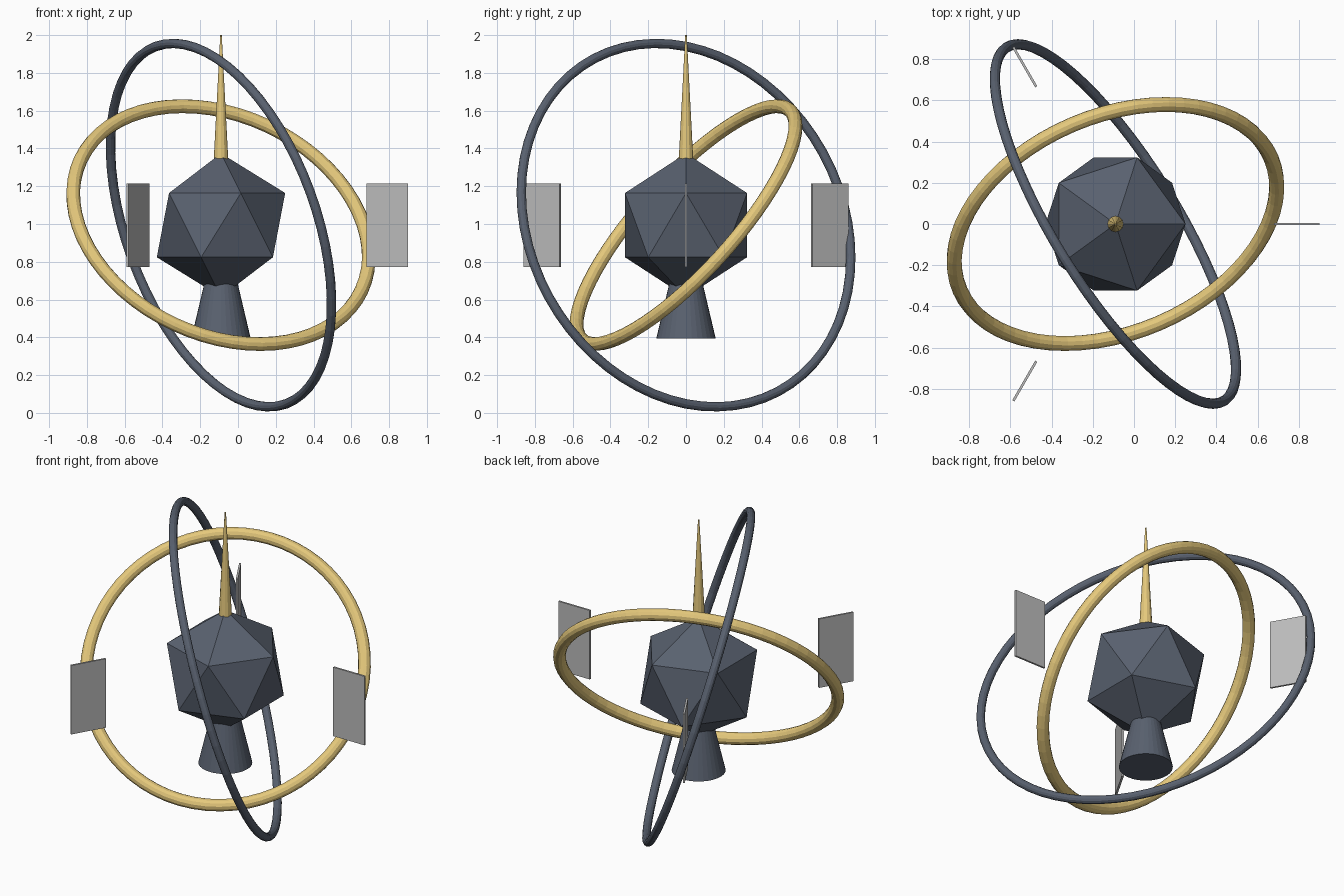
import bpy
from math import radians, cos, sin

if "Cube" in bpy.data.objects:
    bpy.data.objects.remove(bpy.data.objects["Cube"])

CX, CZ = -0.09, 0.994  # hub centre


def material(name, color):
    m = bpy.data.materials.new(name)
    m.diffuse_color = color
    m.use_nodes = True
    m.node_tree.nodes["Principled BSDF"].inputs["Base Color"].default_value = m.diffuse_color
    return m


dark = material("dark_metal", (0.10, 0.12, 0.16, 1))
gold = material("gold_metal", (0.78, 0.58, 0.20, 1))
glass = material("panel_grey", (0.5, 0.5, 0.5, 0.65))


def finish(name, mat):
    ob = bpy.context.object
    ob.name = name
    ob.data.materials.append(mat)
    return ob


def ring(name, major, minor, tilt, mat):
    bpy.ops.mesh.primitive_torus_add(
        major_radius=major, minor_radius=minor, major_segments=64, minor_segments=12,
        location=(CX, 0, CZ), rotation=[radians(a) for a in tilt])
    finish(name, mat)


def taper(name, z0, z1, r0, r1, sides, mat):
    bpy.ops.mesh.primitive_cone_add(
        vertices=sides, radius1=r0, radius2=r1, depth=z1 - z0,
        location=(CX, 0, (z0 + z1) / 2))
    finish(name, mat)


# Faceted core
bpy.ops.mesh.primitive_ico_sphere_add(subdivisions=1, radius=0.38, location=(CX, 0, CZ))
finish("core", dark)

# Spire above and flared nozzle below
taper("spire", 1.33, 2.0, 0.039, 0.004, 12, gold)
taper("nozzle", 0.395, 0.70, 0.157, 0.085, 32, dark)

# Two tilted orbit rings
ring("inner_ring", 0.82, 0.037, (45, 25, 0), gold)
ring("outer_ring", 1.007, 0.025, (-30, 70, 0), dark)

# Three thin floating panels set radially
for i in range(3):
    a = radians(120 * i)
    bpy.ops.mesh.primitive_cube_add(
        size=1, location=(CX + 0.88 * cos(a), 0.88 * sin(a), CZ), rotation=(0, 0, a))
    ob = finish(f"panel_{i + 1}", glass)
    ob.scale = (0.222, 0.012, 0.442)
